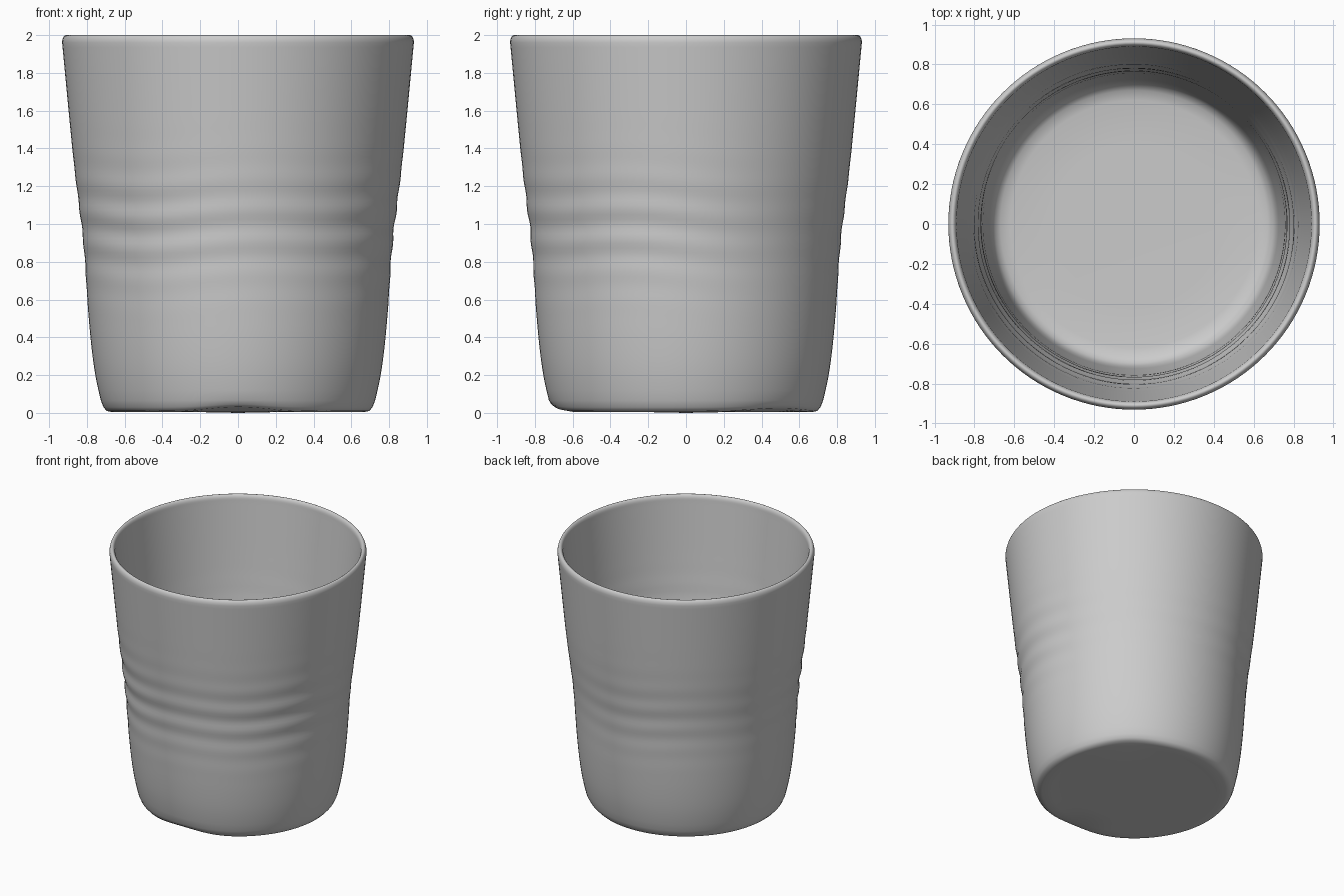
import bpy
import bmesh
from math import sin, cos, pi, exp, atan2

SEGMENTS = 128

if "Cube" in bpy.data.objects:
    bpy.data.objects.remove(bpy.data.objects["Cube"], do_unlink=True)

clay = bpy.data.materials.new("grey ceramic")
clay.use_nodes = True
clay.diffuse_color = (0.6, 0.6, 0.6, 1)
clay.node_tree.nodes["Principled BSDF"].inputs["Base Color"].default_value = (0.6, 0.6, 0.6, 1)


def wall_radius(z):
    """Tapered outer wall with a slight waist."""
    return 0.745 + 0.095 * z - 0.012 * exp(-((z - 0.9) / 0.3) ** 2)


def dent(angle, z):
    """Soft hand-pressed ridges around the middle, strongest at the front."""
    band = exp(-((z - 0.98) / 0.27) ** 2)
    strength = 0.5 + 0.3 * cos(angle + pi / 2) + 0.2 * cos(3 * angle + 1)
    wave = sin(2 * pi * z / 0.17 + 0.7 * sin(2 * angle) + 0.4 * sin(5 * angle))
    return 0.006 * band * strength * wave


def foot_lift(angle):
    """Shallow uneven spots along the lower edge."""
    front = exp(-((angle + pi / 2) / 0.3) ** 2)
    back = exp(-((angle - 0.8) / 0.35) ** 2)
    return 0.025 * front + 0.018 * back


# Section: rounded foot, outer wall, rolled rim, inner wall, floor
profile = [(0.4, 0.008), (0.6, 0.006), (0.665, 0.004), (0.695, 0.01),
           (0.712, 0.03), (0.726, 0.065), (0.739, 0.12), (0.752, 0.18)]
outer_steps = 68
for i in range(outer_steps + 1):
    z = 0.24 + 1.72 * i / outer_steps
    profile.append((wall_radius(z) - 0.006 * exp(-(z - 0.24) / 0.1), z))
rim_centre = wall_radius(1.96) - 0.021
for i in range(1, 12):
    a = pi * i / 12
    profile.append((rim_centre + 0.021 * cos(a), 1.96 + 0.04 * sin(a)))
inner_steps = 48
for i in range(inner_steps + 1):
    z = 1.96 - 1.76 * i / inner_steps
    profile.append((wall_radius(z) - 0.042, z))
profile += [(0.712, 0.15), (0.697, 0.12), (0.67, 0.1), (0.62, 0.09), (0.4, 0.088)]

# Sweep the section round the axis
bm = bmesh.new()
rings = []
for r, z in profile:
    ring = []
    for k in range(SEGMENTS):
        angle = 2 * pi * k / SEGMENTS
        angle = atan2(sin(angle), cos(angle))
        radius = r + dent(angle, z)
        is_foot = r > 0.65 and z < 0.07
        lift = foot_lift(angle) * (1 - z / 0.07) if is_foot else 0
        ring.append(bm.verts.new((radius * cos(angle), radius * sin(angle), z + lift)))
    rings.append(ring)
for lower, upper in zip(rings, rings[1:]):
    for k in range(SEGMENTS):
        n = (k + 1) % SEGMENTS
        bm.faces.new((lower[k], lower[n], upper[n], upper[k]))

# Close the base and the inside floor
for ring, height in ((rings[0], 0.0), (rings[-1], 0.088)):
    centre = bm.verts.new((0, 0, height))
    for k in range(SEGMENTS):
        bm.faces.new((ring[k], ring[(k + 1) % SEGMENTS], centre))
bmesh.ops.recalc_face_normals(bm, faces=bm.faces)
for face in bm.faces:
    face.smooth = True

mesh = bpy.data.meshes.new("cup_body")
bm.to_mesh(mesh)
bm.free()
mesh.materials.append(clay)
cup = bpy.data.objects.new("cup_body", mesh)
bpy.context.collection.objects.link(cup)
